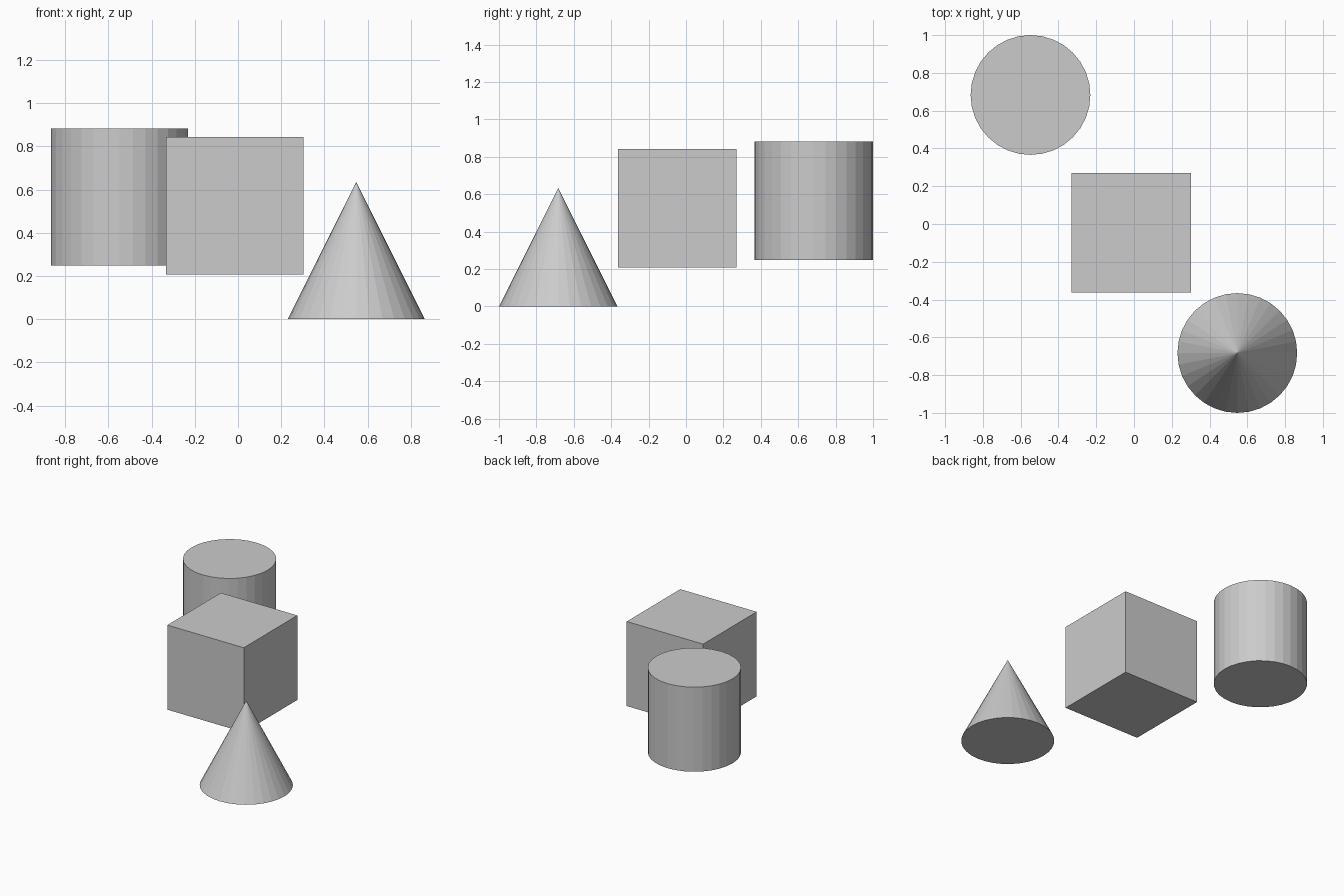
import bpy

if "Cube" in bpy.data.objects:
    bpy.data.objects.remove(bpy.data.objects["Cube"])

R = 0.317  # shared radius / half size
H = 2 * R

# Floating cylinder, back left
bpy.ops.mesh.primitive_cylinder_add(vertices=32, radius=R, depth=H, location=(-0.548, 0.683, 0.248 + R))
bpy.context.object.name = "cylinder"

# Floating cube, middle
bpy.ops.mesh.primitive_cube_add(size=H, location=(-0.015, -0.046, 0.208 + R))
bpy.context.object.name = "cube"

# Cone standing on the ground, front right
bpy.ops.mesh.primitive_cone_add(vertices=32, radius1=R, radius2=0, depth=H, location=(0.547, -0.683, R))
bpy.context.object.name = "cone"
